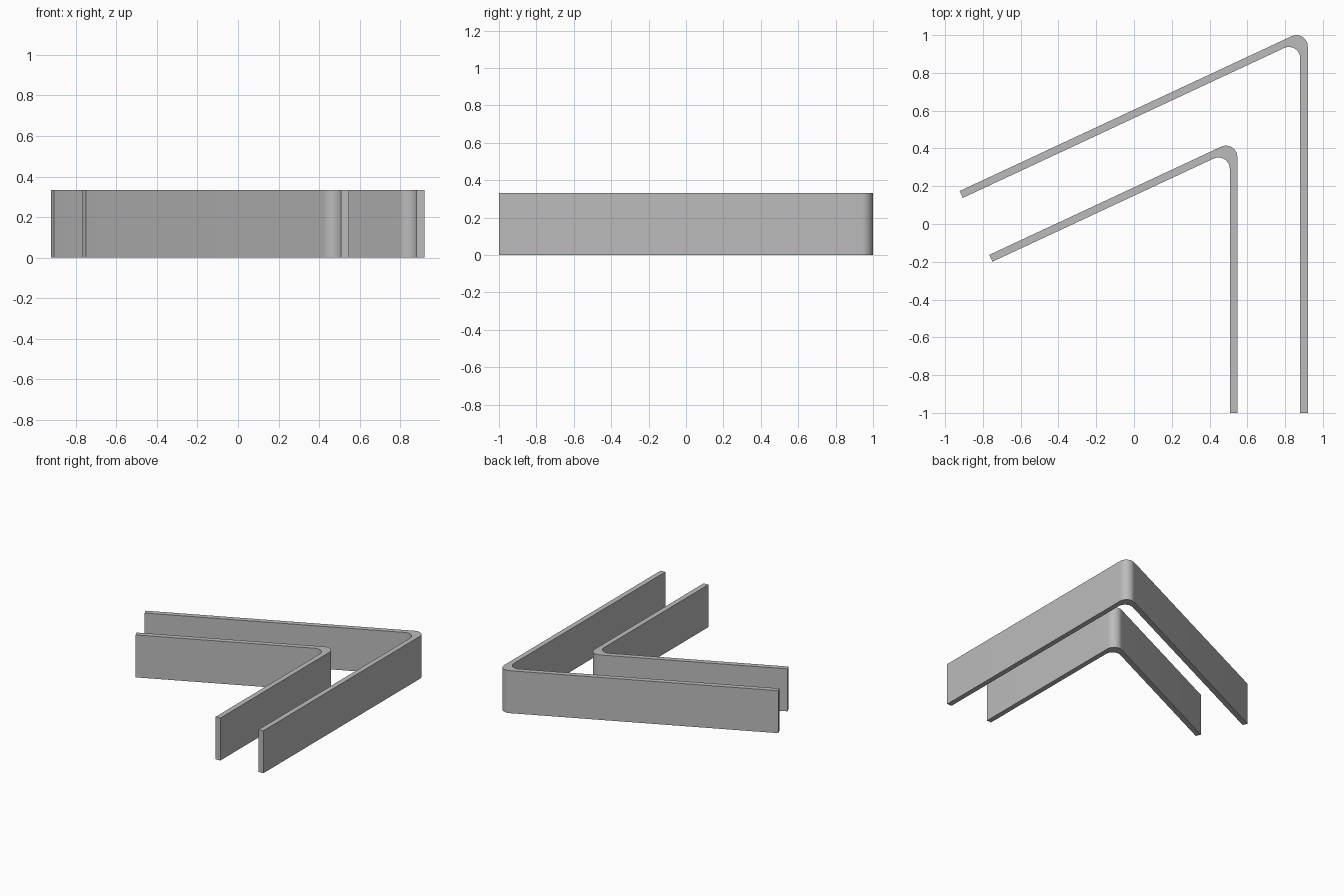
import bpy
import bmesh
from math import radians, sin, cos
from mathutils import Vector

HEIGHT = 0.333
THICK = 0.04
RADIUS = 0.06
ANGLE = radians(25)
SEGMENTS = 16

cube = bpy.data.objects.get("Cube")
if cube:
    bpy.data.objects.remove(cube, do_unlink=True)

grey = bpy.data.materials.new("plain_grey")
grey.use_nodes = True
colour = (0.5, 0.5, 0.5, 1)
grey.diffuse_color = colour
grey.node_tree.nodes["Principled BSDF"].inputs["Base Color"].default_value = colour

SLANT = Vector((-cos(ANGLE), -sin(ANGLE)))   # direction along the slanted arm
DOWN = Vector((0, -1))                       # direction along the straight arm
INWARD = Vector((sin(ANGLE), -cos(ANGLE)))   # slanted arm's inner normal


def rounded_corner(corner):
    """Arc tangent to both arms, from the straight arm to the slanted one."""
    drop = RADIUS * (sin(ANGLE) + 1) / cos(ANGLE)
    centre = corner + Vector((-RADIUS, -drop))
    sweep = radians(90) + ANGLE
    return [centre + RADIUS * Vector((cos(sweep * i / SEGMENTS), sin(sweep * i / SEGMENTS)))
            for i in range(SEGMENTS + 1)]


def bent_strip(name, apex, length):
    """Upright strip folded once, with both arms equally long."""
    inner = apex + Vector((-THICK, -THICK * (1 + sin(ANGLE)) / cos(ANGLE)))
    straight_end = apex + DOWN * length
    slant_end = apex + SLANT * length
    outline = [straight_end, *rounded_corner(apex), slant_end,
               slant_end + INWARD * THICK, *reversed(rounded_corner(inner)),
               straight_end + Vector((-THICK, 0))]

    bm = bmesh.new()
    base = bm.faces.new([bm.verts.new((p.x, p.y, 0)) for p in outline])
    top = bmesh.ops.extrude_face_region(bm, geom=[base], use_keep_orig=True)["geom"]
    bmesh.ops.translate(bm, vec=(0, 0, HEIGHT),
                        verts=[g for g in top if isinstance(g, bmesh.types.BMVert)])
    bmesh.ops.recalc_face_normals(bm, faces=bm.faces)
    mesh = bpy.data.meshes.new(name)
    bm.to_mesh(mesh)
    bm.free()
    mesh.materials.append(grey)

    obj = bpy.data.objects.new(name, mesh)
    bpy.context.collection.objects.link(obj)
    bpy.ops.object.select_all(action="DESELECT")
    obj.select_set(True)
    bpy.context.view_layer.objects.active = obj
    bpy.ops.object.shade_smooth_by_angle(angle=radians(30))


# Larger strip behind, smaller one nested inside it
bent_strip("outer_strip", Vector((0.92, 1.034)), 2.034)
bent_strip("inner_strip", Vector((0.547, 0.449)), 1.449)
